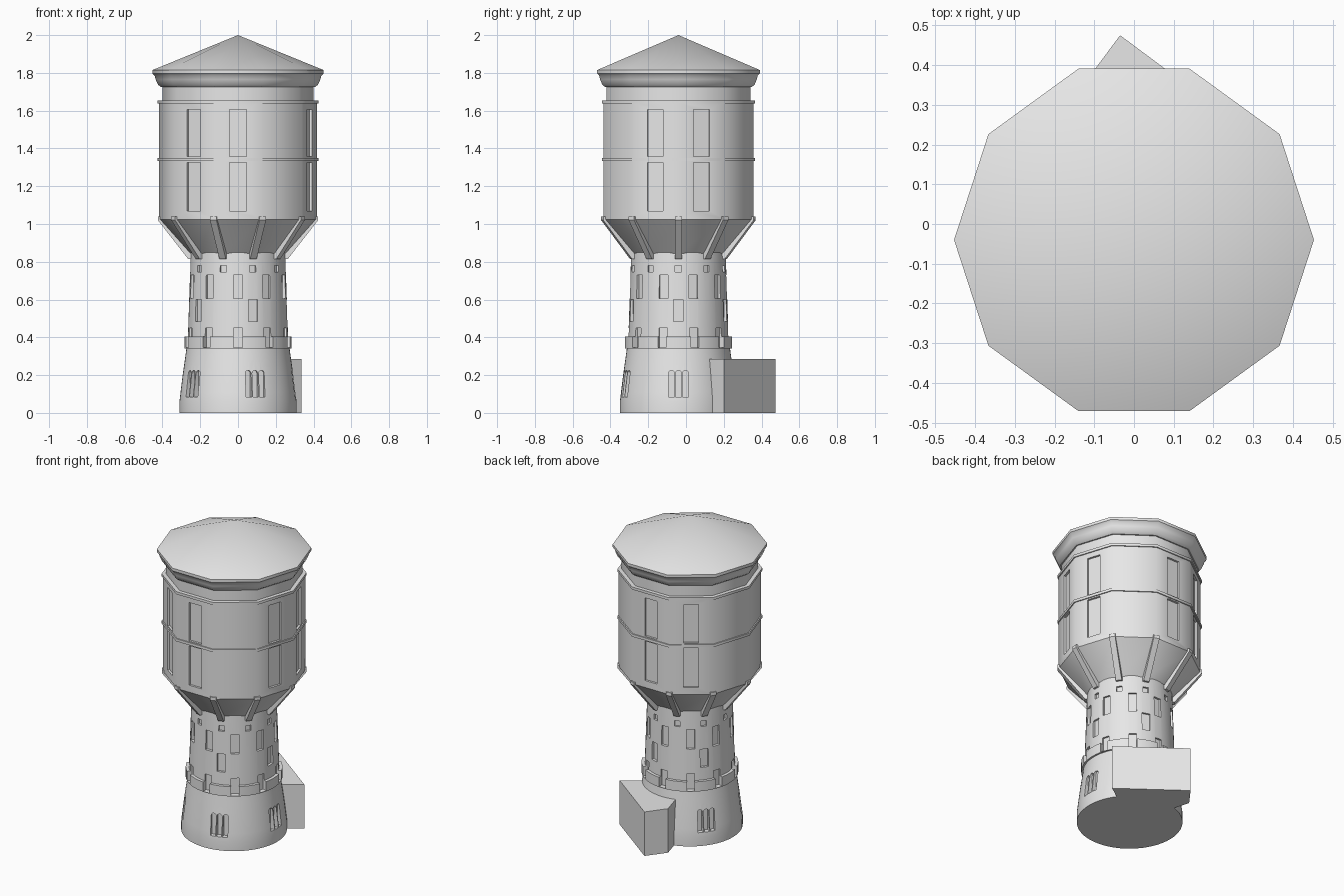
import bpy, bmesh, math

if "Cube" in bpy.data.objects:
    bpy.data.objects.remove(bpy.data.objects["Cube"])

CY = -0.04                      # tower axis lies at x = 0, y = CY
STEP = math.radians(36)         # ten-sided layout
CORNERS = [k * STEP for k in range(10)]
FACES = [(k + 0.5) * STEP for k in range(10)]

stone = bpy.data.materials.new("pale_grey_stone")
stone.diffuse_color = (0.8, 0.8, 0.8, 1)
stone.use_nodes = True
stone.node_tree.nodes["Principled BSDF"].inputs["Base Color"].default_value = stone.diffuse_color


def finish(bm, name, smooth=None):
    bmesh.ops.recalc_face_normals(bm, faces=bm.faces)
    me = bpy.data.meshes.new(name)
    bm.to_mesh(me)
    bm.free()
    ob = bpy.data.objects.new(name, me)
    bpy.context.collection.objects.link(ob)
    me.materials.append(stone)
    if smooth:
        shade(ob, smooth)
    return ob


def activate(ob):
    bpy.ops.object.select_all(action='DESELECT')
    ob.select_set(True)
    bpy.context.view_layer.objects.active = ob


def shade(ob, degrees):
    activate(ob)
    bpy.ops.object.shade_smooth_by_angle(angle=math.radians(degrees))


def lathe(name, profile, sides, smooth=None):
    """Turn a closed (radius, z) profile around the tower axis."""
    bm = bmesh.new()
    rings = []
    for k in range(sides):
        a = 2 * math.pi * k / sides
        rings.append([bm.verts.new((r * math.cos(a), CY + r * math.sin(a), z))
                      for r, z in profile])
    n = len(profile)
    for k in range(sides):
        p, q = rings[k], rings[(k + 1) % sides]
        for i in range(n):
            j = (i + 1) % n
            if profile[i][0] or profile[j][0]:
                bm.faces.new((p[i], q[i], q[j], p[j]))
    bmesh.ops.remove_doubles(bm, verts=bm.verts, dist=1e-5)
    return finish(bm, name, smooth)


def prism(bm, lower, upper):
    """Solid between two matching outlines."""
    a = [bm.verts.new(p) for p in lower]
    b = [bm.verts.new(p) for p in upper]
    bm.faces.new(a)
    bm.faces.new(b[::-1])
    for i in range(len(a)):
        j = (i + 1) % len(a)
        bm.faces.new((a[i], b[i], b[j], a[j]))


def place(r, t, z, a):
    """Radius, sideways offset, height and bearing to a point."""
    return (r * math.cos(a) - t * math.sin(a),
            CY + r * math.sin(a) + t * math.cos(a), z)


def opening(bm, a, r0, r1, outline):
    prism(bm, [place(r0, t, z, a) for t, z in outline],
          [place(r1, t, z, a) for t, z in outline])


def rect(w, z0, z1):
    return [(-w / 2, z0), (w / 2, z0), (w / 2, z1), (-w / 2, z1)]


def arch(t, w, z0, z1):
    r = w / 2
    top = [(t + r * math.cos(i * math.pi / 8), z1 - r + r * math.sin(i * math.pi / 8))
           for i in range(9)]
    return [(t - r, z0), (t + r, z0)] + top


def carve(ob, bm):
    cutter = finish(bm, ob.name + "_cutter")
    cutter.hide_render = True
    mod = ob.modifiers.new("openings", 'BOOLEAN')
    mod.operation = 'DIFFERENCE'
    mod.solver = 'EXACT'
    mod.object = cutter
    activate(ob)
    bpy.ops.object.modifier_apply(modifier=mod.name)
    bpy.data.objects.remove(cutter)


# Round shaft: flared base, belt course and tapering neck
shaft = lathe("tower_shaft", [
    (0, 0), (0.31, 0), (0.31, 0.06), (0.304, 0.11), (0.293, 0.2), (0.28, 0.29),
    (0.273, 0.342), (0.284, 0.342), (0.284, 0.405), (0.265, 0.405),
    (0.25, 0.85), (0, 0.85)], 60)
cut = bmesh.new()
for a in FACES:
    opening(cut, a, 0.252, 0.4, rect(0.046, 0.345, 0.45))    # belt slots
    opening(cut, a, 0.241, 0.4, rect(0.048, 0.605, 0.73))    # upper neck windows
for a in CORNERS:
    opening(cut, a, 0.24, 0.4, rect(0.034, 0.745, 0.78))     # small square vents
for k in range(5):
    a = 2 * k * STEP
    opening(cut, a, 0.246, 0.4, rect(0.05, 0.485, 0.6))      # lower neck windows
    if k != 1:                                               # annex covers this one
        for t in (-0.037, 0, 0.037):
            opening(cut, a, 0.275, 0.4, arch(t, 0.031, 0.085, 0.225))
carve(shaft, cut)
shade(shaft, 30)

# Ten-sided tank on a flaring underside
tank = lathe("water_tank", [
    (0, 0.845), (0.258, 0.845), (0.418, 1.025), (0.418, 1.65), (0, 1.65)], 10)
cut = bmesh.new()
for k in (0, 2, 3, 6, 7, 9):
    for z0, z1 in ((1.07, 1.325), (1.357, 1.605)):
        opening(cut, FACES[k], 0.384, 0.5, rect(0.088, z0, z1))
carve(tank, cut)
shade(tank, 40)

# Thin mouldings around the tank
for name, z in (("middle_moulding", 1.333), ("upper_moulding", 1.638)):
    lathe(name, [(0.4, z), (0.425, z), (0.425, z + 0.017), (0.4, z + 0.017)], 10, 40)

# Sloping braces under the tank corners
bm = bmesh.new()
side = [(0.24, 0.815), (0.264, 0.815), (0.424, 1.02), (0.424, 1.04),
        (0.4, 1.04), (0.24, 0.86)]
for a in CORNERS:
    prism(bm, [place(r, -0.018, z, a) for r, z in side],
          [place(r, 0.018, z, a) for r, z in side])
finish(bm, "tank_braces")

# Recessed frieze above the tank
lathe("frieze", [(0, 1.64), (0.4, 1.64), (0.4, 1.73), (0, 1.73)], 10, 40)

# Roof with coved eaves
lathe("roof", [(0, 1.725), (0.408, 1.725), (0.424, 1.738), (0.436, 1.765),
               (0.441, 1.785), (0.453, 1.797), (0.453, 1.815), (0, 2.0)], 10, 40)

# Flat-topped annex wedged against the base
plan = [(0.335, 0.2), (-0.035, 0.475), (-0.122, 0.358),
        (-0.074, 0.188), (0.194, 0.101)]
bm = bmesh.new()
prism(bm, [(x, y, 0) for x, y in plan], [(x, y, 0.285) for x, y in plan])
finish(bm, "annex")
